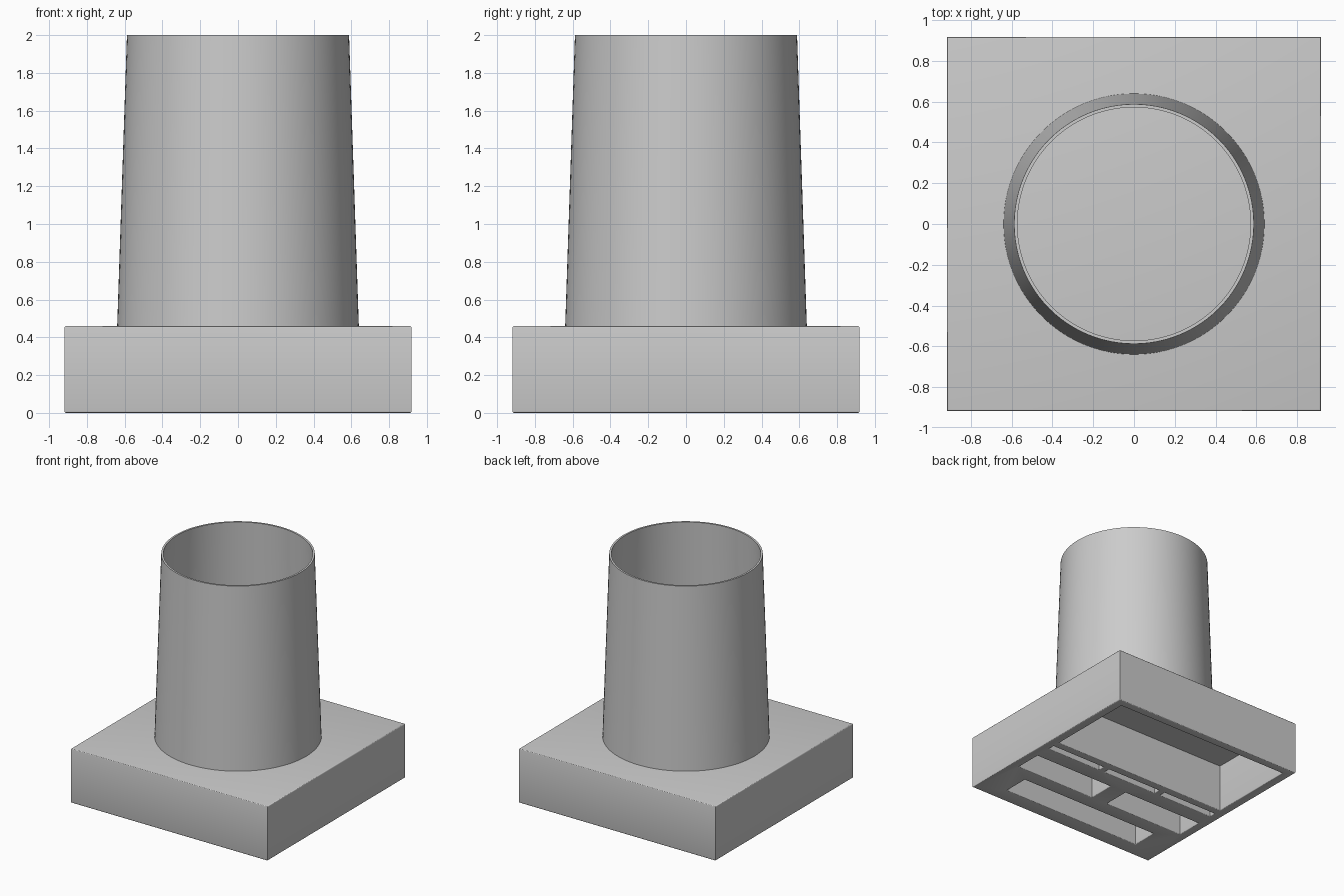
import bpy, bmesh, math

if "Cube" in bpy.data.objects:
    bpy.data.objects.remove(bpy.data.objects["Cube"])

grey = bpy.data.materials.new("plain grey")
grey.diffuse_color = (0.6, 0.6, 0.6, 1)
grey.use_nodes = True
grey.node_tree.nodes["Principled BSDF"].inputs["Base Color"].default_value = grey.diffuse_color

HALF, TOP, CEILING, BEVEL = 0.918, 0.46, 0.41, 0.015


def box(name, x0, x1, y0, y1, z0, z1):
    bm = bmesh.new()
    bmesh.ops.create_cube(bm, size=1)
    for v in bm.verts:
        v.co.x = x1 if v.co.x > 0 else x0
        v.co.y = y1 if v.co.y > 0 else y0
        v.co.z = z1 if v.co.z > 0 else z0
    me = bpy.data.meshes.new(name)
    bm.to_mesh(me)
    bm.free()
    ob = bpy.data.objects.new(name, me)
    bpy.context.collection.objects.link(ob)
    return ob


# Square base with pockets sunk into the underside
base = box("base", -HALF, HALF, -HALF, HALF, 0, TOP)
pockets = [
    (-0.84, 0.84, 0.07, 0.845),      # large bay
    (-0.84, -0.32, -0.055, 0.0),     # three narrow slots
    (-0.26, 0.26, -0.055, 0.0),
    (0.32, 0.84, -0.055, 0.0),
    (-0.84, -0.08, -0.43, -0.20),    # two middle bays
    (0.08, 0.84, -0.43, -0.20),
    (-0.67, 0.67, -0.78, -0.56),     # rear bay
]
cutters = []
for p in pockets:
    cutter = box("pocket_cutter", *p, -0.2, CEILING)
    cutter.hide_render = True
    cutters.append(cutter)
    mod = base.modifiers.new("pocket", 'BOOLEAN')
    mod.operation = 'DIFFERENCE'
    mod.solver = 'EXACT'
    mod.object = cutter

dg = bpy.context.evaluated_depsgraph_get()
cut_mesh = bpy.data.meshes.new_from_object(base.evaluated_get(dg))
base.modifiers.clear()
base.data = cut_mesh
for cutter in cutters:
    bpy.data.objects.remove(cutter)

# Round only the level rims: top edge, bottom edge and pocket mouths
bm = bmesh.new()
bm.from_mesh(cut_mesh)
rims = [e for e in bm.edges
        if len(e.link_faces) == 2 and e.calc_face_angle() > 0.5
        and (all(abs(v.co.z) < 1e-4 for v in e.verts)
             or all(abs(v.co.z - TOP) < 1e-4 for v in e.verts))]
bmesh.ops.bevel(bm, geom=rims, offset=BEVEL, segments=3, profile=0.5,
                affect='EDGES', clamp_overlap=True)
bm.to_mesh(cut_mesh)
bm.free()

# Tapered open tube standing on the base
profile = [(0.64, TOP - 0.01), (0.588, 2.0), (0.572, 2.0), (0.624, TOP - 0.01)]
N = 96
bm = bmesh.new()
rings = [[bm.verts.new((r * math.cos(2 * math.pi * i / N),
                        r * math.sin(2 * math.pi * i / N), z))
          for i in range(N)] for r, z in profile]
for k in range(4):
    a, b = rings[k], rings[(k + 1) % 4]
    for i in range(N):
        j = (i + 1) % N
        bm.faces.new((a[i], a[j], b[j], b[i]))
bmesh.ops.recalc_face_normals(bm, faces=bm.faces)
me = bpy.data.meshes.new("tube")
bm.to_mesh(me)
bm.free()
tube = bpy.data.objects.new("tube", me)
bpy.context.collection.objects.link(tube)

for ob in (base, tube):
    ob.data.materials.clear()
    ob.data.materials.append(grey)
    bpy.ops.object.select_all(action='DESELECT')
    ob.select_set(True)
    bpy.context.view_layer.objects.active = ob
    bpy.ops.object.shade_smooth_by_angle(angle=math.radians(35))
